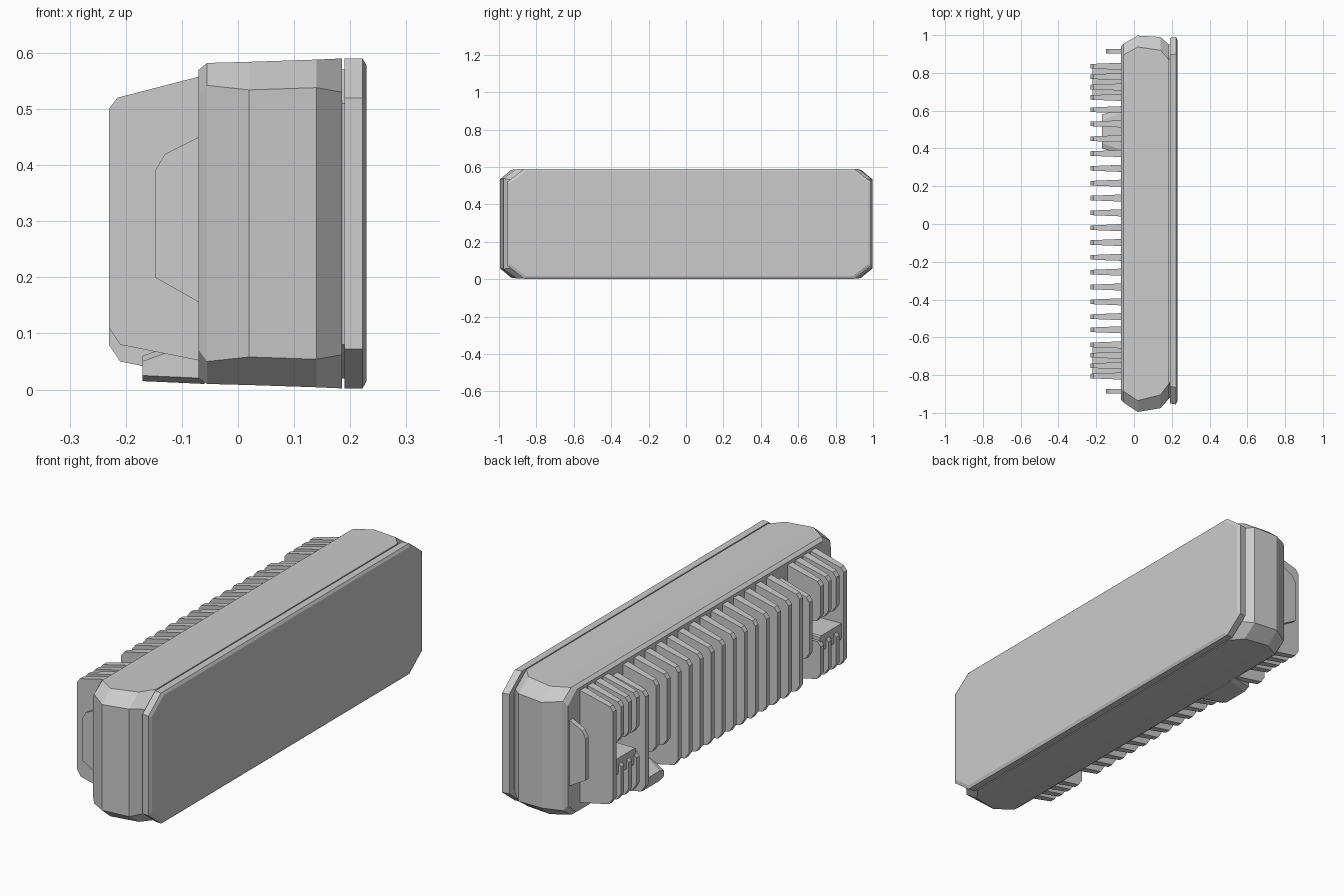
import bpy, bmesh

cube = bpy.data.objects.get("Cube")
if cube:
    bpy.data.objects.remove(cube, do_unlink=True)

grey = bpy.data.materials.new("light grey")
grey.use_nodes = True
tone = (0.6, 0.6, 0.6, 1)
grey.diffuse_color = tone
grey.node_tree.nodes["Principled BSDF"].inputs["Base Color"].default_value = tone


def loft(name, rings):
    """Skin a list of matching closed rings and cap both ends."""
    bm = bmesh.new()
    loops = [[bm.verts.new(p) for p in ring] for ring in rings]
    for a, b in zip(loops, loops[1:]):
        for i in range(len(a)):
            j = (i + 1) % len(a)
            bm.faces.new((a[i], a[j], b[j], b[i]))
    bm.faces.new(loops[0])
    bm.faces.new(loops[-1])
    bmesh.ops.recalc_face_normals(bm, faces=bm.faces)
    mesh = bpy.data.meshes.new(name)
    bm.to_mesh(mesh)
    bm.free()
    mesh.materials.append(grey)
    obj = bpy.data.objects.new(name, mesh)
    bpy.context.collection.objects.link(obj)
    return obj


def octagon(x, y0, y1, z0, z1, cy, cz):
    """Rectangle with cut corners, standing across x."""
    return [(x, y0 + cy, z0), (x, y1 - cy, z0), (x, y1, z0 + cz), (x, y1, z1 - cz),
            (x, y1 - cy, z1), (x, y0 + cy, z1), (x, y0, z1 - cz), (x, y0, z0 + cz)]


def plate(name, outline, y, root=0.019, tip=0.012):
    """Upright plate from an x,z outline, thinner toward its outer edge."""
    def half(x):
        t = min(max((-0.07 - x) / 0.16, 0), 1)
        return root + (tip - root) * t
    return loft(name, [[(x, y + s * half(x), z) for x, z in outline] for s in (-1, 1)])


def fin_outline(low, high, slope=0.04):
    return [(-0.06, low - 0.03), (-0.21, low), (-0.23, low + 0.03),
            (-0.23, high - 0.02), (-0.215, high), (-0.06, high + slope)]


# Main housing, widest at its middle and tapered toward both faces
loft("housing", [
    octagon(-0.07, -0.93, 0.94, 0.02, 0.57, 0.06, 0.05),
    octagon(-0.055, -0.945, 0.955, 0.01, 0.582, 0.06, 0.04),
    octagon(0.02, -0.995, 0.997, 0.008, 0.584, 0.06, 0.05),
    octagon(0.14, -0.975, 0.99, 0.004, 0.588, 0.07, 0.05),
    octagon(0.185, -0.925, 0.95, 0.002, 0.59, 0.08, 0.06),
])

# Front cover, with a recessed seam and a narrow rim
loft("cover_seam", [octagon(x, -0.92, 0.95, 0.02, 0.57, 0.08, 0.06) for x in (0.18, 0.195)])
loft("cover_panel", [
    octagon(0.19, -0.95, 0.985, 0.002, 0.59, 0.09, 0.07),
    octagon(0.222, -0.955, 0.99, 0.002, 0.59, 0.09, 0.07),
    octagon(0.229, -0.94, 0.975, 0.015, 0.578, 0.085, 0.065),
])

# Row of cooling fins; the two over the connector pocket are short
full = fin_outline(0.08, 0.52)
for i in range(14):
    y = 0.53 - i * 0.0785
    plate("cooling_fin", fin_outline(0.2, 0.52) if i < 2 else full, y)
plate("pocket_wall", fin_outline(0.05, 0.5), 0.605)
plate("short_fin", fin_outline(0.2, 0.48), -0.56)

# Mounting blocks at both ends: split fins joined by a cross bar
for side, start in ((1, 0.835), (-1, -0.805)):
    plate("end_fin", full, start)
    for k in (1, 2, 3):
        y = start - side * k * 0.055
        plate("upper_split_fin", fin_outline(0.34, 0.52), y)
        plate("lower_split_fin", fin_outline(0.08, 0.25, 0), y)
    edges = sorted((start, start - side * 0.165))
    loft("cross_bar", [octagon(x, edges[0], edges[1], 0.2, 0.27, 0.005, 0.005)
                       for x in (-0.22, -0.06)])

# Thin lugs beyond each block
lug = [(-0.06, 0.15), (-0.148, 0.2), (-0.148, 0.39), (-0.13, 0.42), (-0.06, 0.455)]
for y in (0.915, -0.885):
    plate("end_lug", lug, y, 0.012, 0.01)

# Lower connector shelf under the fins
loft("connector_shelf", [
    octagon(-0.17, 0.4, 0.58, 0.015, 0.06, 0.03, 0.01),
    octagon(-0.06, 0.37, 0.61, 0.01, 0.1, 0.02, 0.01),
])
